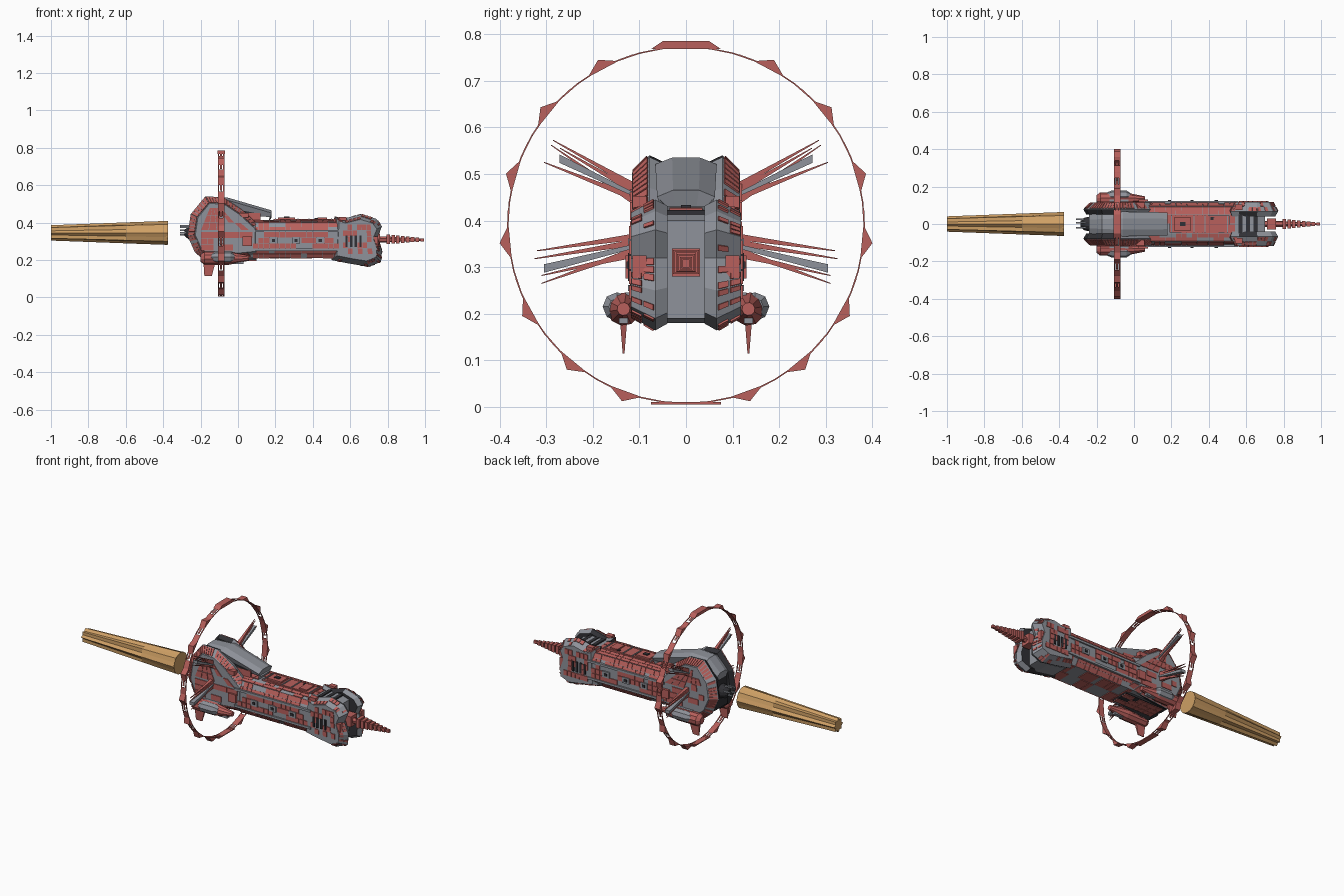
import bpy, bmesh, math, random
from mathutils import Vector

random.seed(4)
if "Cube" in bpy.data.objects:
    bpy.data.objects.remove(bpy.data.objects["Cube"])


def material(name, rgb):
    m = bpy.data.materials.new(name)
    m.use_nodes = True
    m.diffuse_color = (*rgb, 1)
    m.node_tree.nodes["Principled BSDF"].inputs["Base Color"].default_value = (*rgb, 1)
    return m


RED = material("faded red", (.48, .117, .107))
GREY = material("hull grey", (.275, .29, .325))
TAN = material("exhaust tan", (.62, .35, .13))
DARK = material("dark recess", (.03, .03, .035))
SIDES = ((1, "left"), (-1, "right"))


def build(name, verts, faces, mat):
    me = bpy.data.meshes.new(name)
    me.from_pydata([tuple(v) for v in verts], [], faces)
    bm = bmesh.new()
    bm.from_mesh(me)
    bmesh.ops.recalc_face_normals(bm, faces=bm.faces)
    bm.to_mesh(me)
    bm.free()
    me.materials.append(mat)
    ob = bpy.data.objects.new(name, me)
    bpy.context.collection.objects.link(ob)
    return ob


def darken(ob, rule):
    """Give the recess colour to faces whose normal meets the rule."""
    ob.data.materials.append(DARK)
    for p in ob.data.polygons:
        if rule(p.normal):
            p.material_index = 1


def loft(name, rings, mat):
    """Skin between equal rings of points, capped at both ends."""
    n, k = len(rings[0]), len(rings)
    faces = [(r * n + i, r * n + (i + 1) % n, (r + 1) * n + (i + 1) % n, (r + 1) * n + i)
             for r in range(k - 1) for i in range(n)]
    faces += [tuple(range(n)), tuple(range((k - 1) * n, k * n))]
    return build(name, [p for r in rings for p in r], faces, mat)


def boxes(name, items, mat):
    """Several boxes, each (centre, size), in one object."""
    v, f = [], []
    for c, s in items:
        b = len(v)
        v += [[c[i] + s[i] * d[i] / 2 for i in range(3)] for d in
              [(x, y, z) for x in (-1, 1) for y in (-1, 1) for z in (-1, 1)]]
        f += [tuple(b + i for i in q) for q in
              ((0, 1, 3, 2), (4, 6, 7, 5), (0, 4, 5, 1), (2, 3, 7, 6), (0, 2, 6, 4), (1, 5, 7, 3))]
    return build(name, v, f, mat)


def panels(name, patches, chance=.8, gap=.04, thick=.004):
    """Thin raised red plates over quads; patch = four corners, columns, rows."""
    v, f = [], []
    for a, b, c, d, cols, rows in patches:
        a, b, c, d = map(Vector, (a, b, c, d))
        mid = (a + b + c + d) / 4
        n = (b - a).cross(d - a).normalized()
        if n.dot(mid - Vector((mid.x, 0, .33))) < 0:
            n = -n
        at = lambda u, w: a.lerp(b, u).lerp(d.lerp(c, u), w)
        for j in range(rows):
            i = 0
            while i < cols:
                span = min(random.choice((1, 1, 2, 3)) if cols > 6 else 1, cols - i)
                if random.random() < chance:
                    u0, u1 = (i + gap) / cols, (i + span - gap) / cols
                    w0, w1 = (j + gap) / rows, (j + 1 - gap) / rows
                    q = [at(u0, w0), at(u1, w0), at(u1, w1), at(u0, w1)]
                    k = len(v)
                    v += [p - n * .002 for p in q] + [p + n * thick for p in q]
                    f.append((k + 4, k + 5, k + 6, k + 7))
                    f += [(k + e, k + (e + 1) % 4, k + 4 + (e + 1) % 4, k + 4 + e) for e in range(4)]
                i += span
    return build(name, v, f, RED)


def shrunk(profile, k, cx, cz):
    return [(cx + (x - cx) * k, cz + (z - cz) * k) for x, z in profile]


def slab(name, layers):
    """Side slab lofted through (y, xz profile) layers."""
    return loft(name, [[(x, y, z) for x, z in p] for y, p in layers], GREY)


def bevel_patches(y0, outer, y1, inner, cols, rows):
    """Quads on the bevel between two xz profiles."""
    n = len(outer)
    corner = lambda p, i, y: (p[i % n][0], y, p[i % n][1])
    return [(corner(outer, i, y0), corner(outer, i + 1, y0),
             corner(inner, i + 1, y1), corner(inner, i, y1), cols, rows) for i in range(n)]


# Main hull: faceted beam with red plating between grey rails
HALF = [(.05, .41), (.092, .4), (.115, .35), (.115, .26), (.085, .212)]
SECTION = HALF + [(-y, z) for y, z in reversed(HALF)]
loft("main_hull", [[(x, y, z) for y, z in SECTION] for x in (-.1, .62)], GREY)
for p, q in zip(SECTION, SECTION[1:] + SECTION[:1]):
    side_band = abs(p[1] - q[1]) > .08
    panels("hull_plates", [((.08, *p), (.54, *p), (.54, *q), (.08, *q), 16,
                            3 if side_band else 2)], .75 if side_band else .86)
boxes("side_rails", [((.31, s * .117, z), (.5, .014, .013)) for s, _ in SIDES for z in (.355, .255)], GREY)
boxes("side_hatches", [((x, s * .119, .305), (.045, .01, .035)) for s, _ in SIDES for x in (.19, .31, .44)], GREY)
boxes("side_ports", [((x, s * .124, .305), (.018, .008, .015)) for s, _ in SIDES for x in (.19, .31, .44)], DARK)

# Deck fittings
boxes("deck_spine", [((.35, 0, .413), (.32, .09, .012)), ((.26, 0, .419), (.09, .07, .018)),
                     ((.45, 0, .419), (.05, .07, .014))], RED)
boxes("deck_frames", [((x, 0, .42), (.006, .095, .006)) for x in (.2, .32, .38, .5)], GREY)
boxes("deck_hatches", [((.26, 0, .43), (.03, .022, .006)), ((.42, .03, .421), (.02, .015, .006))], DARK)

# Stern: two bevelled cheek slabs around a dark engine block
STERN = [(-.27, .33), (-.253, .445), (-.175, .54), (-.08, .536), (.02, .47), (.13, .37),
         (.13, .22), (-.17, .19), (-.23, .24)]
STERN_OUT = shrunk(STERN, .8, -.06, .35)
STERN_IN = shrunk(STERN, .93, -.06, .35)
for s, side in SIDES:
    y = s * .116
    cheek = slab(side + "_stern_cheek", [(s * .05, STERN_IN), (s * .078, STERN), (y, STERN_OUT)])
    darken(cheek, lambda n: n.y * s < -.2 and n.x < .1)
    panels(side + "_stern_rim_ribs", bevel_patches(s * .078, STERN, y, STERN_OUT, 6, 1), .9, .1)
    panels(side + "_stern_side_plates",
           [((-.2, y, .25), (.08, y, .25), (.08, y, .35), (-.2, y, .35), 8, 3),
            ((-.2, y, .36), (.06, y, .36), (-.08, y, .48), (-.15, y, .48), 6, 3)], .68)
    boxes(side + "_stern_sensor", [((.03, s * .1, .44), (.05, .03, .025)),
                                   ((.05, s * .115, .3), (.05, .03, .05))], RED)
loft("engine_block", [[(x, -.055, b), (x, .055, b), (x, .055, t), (x, -.055, t)]
                      for x, b, t in ((-.235, .25, .44), (-.16, .2, .5), (.1, .2, .45))], DARK)
panels("stern_belly_plates", [((-.16, -.05, .2), (.1, -.05, .2), (.1, .05, .2), (-.16, .05, .2), 8, 3)], .95, .02)

# Sloping dorsal shield, undercut at the sides, overhanging the deck
loft("dorsal_shield", [[(x, -w * .7, b), (x, w * .7, b), (x, w, t - .014), (x, w * .45, t), (x, -w * .45, t), (x, -w, t - .014)]
                       for x, w, b, t in ((-.24, .05, .42, .46), (-.17, .06, .45, .53), (-.06, .066, .44, .535),
                                          (.18, .062, .43, .465), (.165, .045, .405, .415))], GREY)
boxes("shield_braces", [((.06, s * .05, .43), (.12, .012, .04)) for s, _ in SIDES], RED)


def circle(x, r, n=12, cy=0, cz=.345, lobe=0):
    """Ring facing x, starting on a diagonal; lobe pulls in every second point."""
    out = []
    for i in range(n):
        a = math.pi / 4 + math.tau * i / n
        k = r * (1 - lobe * (i % 2))
        out.append((x, cy + k * math.cos(a), cz + k * math.sin(a)))
    return out


# Engine nozzle and exhaust plume
loft("engine_nozzle", [circle(-.22, .045), circle(-.265, .035), circle(-.285, .018)], DARK)
boxes("nozzle_struts", [((-.285, .025 * math.cos(a), .36 + .025 * math.sin(a)), (.05, .008, .008))
                        for a in (0, 1.26, 2.51, 3.77, 5.03)], GREY)
loft("exhaust_plume", [circle(-.378, .064, 16, lobe=.04), circle(-.6, .056, 16, lobe=.16),
                       circle(-1, .041, 16, lobe=.3)], TAN)
loft("exhaust_core", [circle(-.375, .063, 16), circle(-.45, .05, 16), circle(-.61, .015, 16)], TAN)

# Bow: two claw slabs flanking a recessed face
BOW = [(.5, .2), (.515, .432), (.56, .42), (.66, .445), (.74, .42), (.77, .38), (.745, .32),
       (.77, .25), (.765, .19), (.7, .164), (.6, .18)]
BOW_OUT = shrunk(BOW, .79, .64, .31)
for s, side in SIDES:
    y = s * .118
    claw = slab(side + "_bow_claw", [(s * .04, shrunk(BOW, .9, .62, .31)), (s * .066, BOW), (y, BOW_OUT)])
    darken(claw, lambda n: n.y * s < -.2 and n.x < .2)
    panels(side + "_bow_ribs", bevel_patches(s * .066, BOW, y, BOW_OUT, 4, 2), .42, .1)
    panels(side + "_bow_side_plates",
           [((.56, y, .23), (.72, y, .23), (.71, y, .39), (.56, y, .39), 6, 5)], .55)
    boxes(side + "_bow_vents", [((.58 + .025 * i, y, .3), (.012, .012, .06)) for i in range(4)], DARK)
    boxes(side + "_bow_fittings", [((.56, s * .09, .42), (.04, .03, .02)),
                                   ((.73, s * .1, .3), (.035, .03, .05))], RED)
face = loft("bow_face", [[(x, -.05, b), (x, .05, b), (x, .045, t), (x, -.045, t)]
                         for x, b, t in ((.52, .2, .41), (.64, .18, .42), (.7, .19, .4))], GREY)
boxes("bow_bridge_bars", [((x, 0, .415), (.02, .1, .012)) for x in (.57, .61, .65)], DARK)

# Ribbed nose probe
loft("nose_spindle", [circle(.69, .018, 6, cz=.31), circle(.8, .016, 6, cz=.31), circle(.99, .005, 6, cz=.308)], RED)
boxes("nose_ribs", [((.803 + .026 * i, 0, .311 - .0005 * i),
                     (.019, .056 - .006 * i, .052 - .005 * i)) for i in range(8)], RED)
boxes("nose_collar", [((.735, 0, .31), (.05, .06, .06))], RED)

# Encircling ring: thin rails, band plates and pointed outer wedges
RX, RZ, RR = -.09, .39, .381


def on_ring(x, r, deg):
    a = math.radians(deg)
    return (RX + x, r * math.sin(a), RZ + r * math.cos(a))


def arc(name, x0, x1, start, end, steps=2, thick=.003):
    return loft(name, [[on_ring(x, RR + h, start + (end - start) * i / steps)
                        for x, h in ((x0, 0), (x1, 0), (x1, thick), (x0, thick))]
                       for i in range(steps + 1)], RED)


for label, x0, x1 in (("rear", -.017, -.011), ("front", .011, .017)):
    arc(label + "_ring_rail", x0, x1, 0, 360, 48)
for i in range(16):
    t = i * 22.5
    arc("ring_plate_%d" % i, -.014, .014, t - 5, t + 5)
    arc("ring_link_%d" % i, -.006, .004, t + 6, t + 15, thick=.002)
for s, side in SIDES:
    for i, t in enumerate((28, 51, 74, 95.5, 119, 140.5, 160)):
        loft("%s_ring_wedge_%d" % (side, i),
             [[on_ring(x, r, s * (t + d)) for r, d in ((RR, -5.6), (.402, 0), (RR, 5.6))]
              for x in (-.017, .017)], RED)
loft("ring_crown", [[(RX + x, y, z) for y, z in ((-.075, .768), (.075, .768), (.05, .785), (-.05, .785))]
                    for x in (-.02, .02)], RED)
boxes("ring_keel", [((RX, 0, .008), (.034, .15, .005))], RED)

# Radiating spikes and grey vanes between stern and ring
SPIKES = [((.1, .45), [(.285, .572), (.27, .555), (.305, .525), (.29, .562)], (.272, .533)),
          ((.09, .35), [(.32, .335), (.325, .318), (.31, .265), (.31, .282)], (.305, .297))]
for s, side in SIDES:
    for row, (root, tips, vane) in zip(("upper", "lower"), SPIKES):
        for i, (ty, tz) in enumerate(tips):
            rz = root[1] + .012 * (1.5 - i)
            loft("%s_%s_spike_%d" % (side, row, i),
                 [[(RX + dx * w, s * y, z + dz * w) for dx, dz in ((-1, -.7), (1, -.7), (1, .7), (-1, .7))]
                  for y, z, w in ((root[0], rz, .011), (ty, tz, .0015))], RED)
        loft("%s_%s_vane" % (side, row),
             [[(RX + dx * .015, s * y, z + dz * h) for dx, dz in ((-1, -1), (1, -1), (1, 1), (-1, 1))]
              for y, z, h in ((*root, .004), (*vane, .009))], GREY)

# Under-slung pods with tapering fins
for s, side in SIDES:
    y = s * .134
    loft(side + "_pod", [circle(x, r, 10, y, .21) for x, r in
                         ((-.2, .02), (-.18, .036), (-.05, .036), (.0, .026), (.06, .014))], RED)
    loft(side + "_pod_shell", [circle(x, r, 8, y + s * .014, .215) for x, r in
                               ((-.15, .018), (-.12, .031), (-.04, .031), (-.02, .018))], GREY)
    loft(side + "_pod_fin", [[(x0, y - w, z), (x1, y - w, z), (x1, y + w, z), (x0, y + w, z)]
                             for x0, x1, w, z in ((-.185, -.12, .008, .19), (-.18, -.14, .002, .115))], RED)
    boxes(side + "_pod_mount", [((-.08, s * .11, .235), (.1, .04, .02)), ((.0, y, .185), (.06, .02, .012))], GREY)
